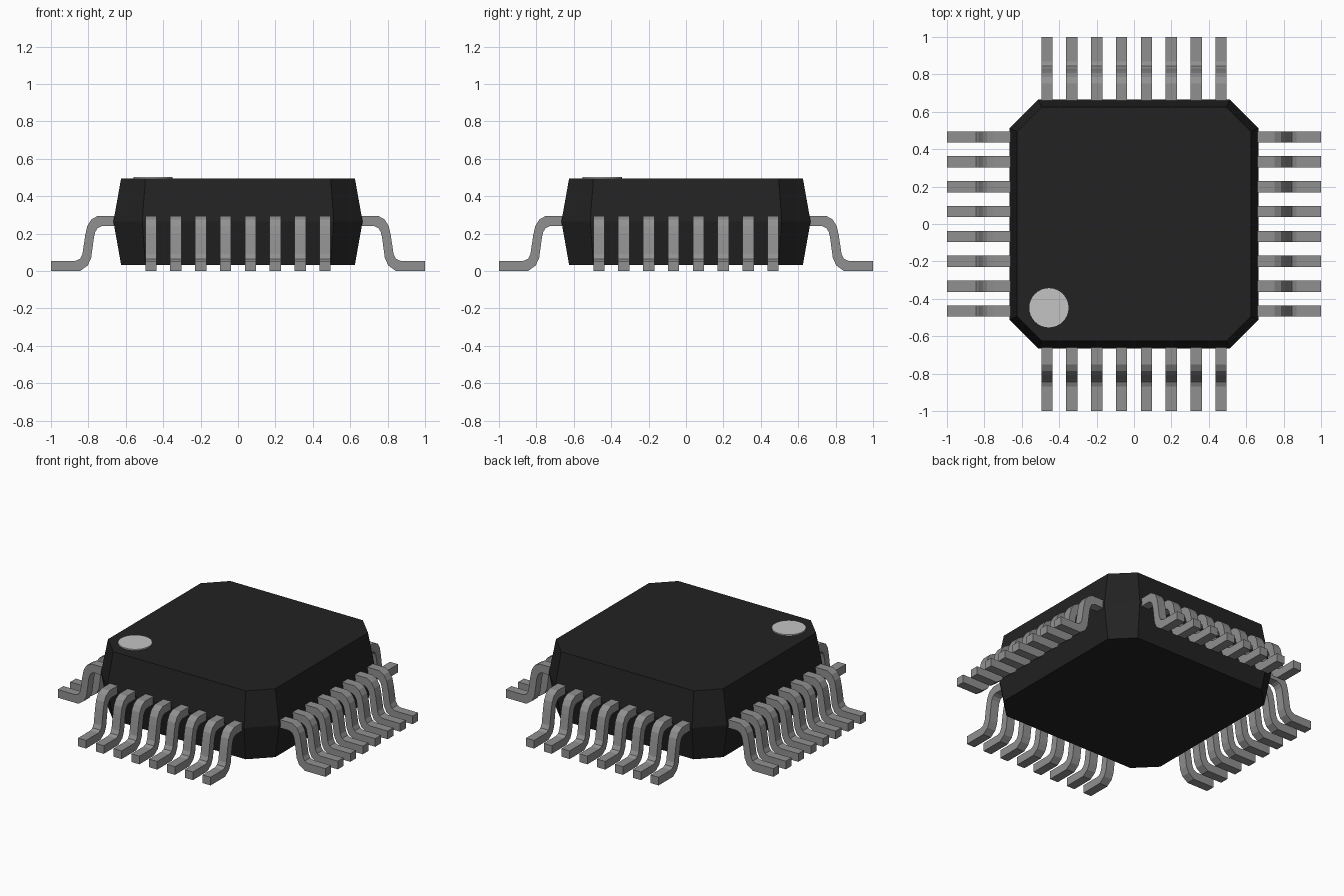
import bpy, bmesh, math
from mathutils import Matrix

cube = bpy.data.objects.get("Cube")
if cube:
    bpy.data.objects.remove(cube, do_unlink=True)


def material(name, v):
    m = bpy.data.materials.new(name)
    m.use_nodes = True
    m.diffuse_color = (v, v, v, 1)
    m.node_tree.nodes["Principled BSDF"].inputs["Base Color"].default_value = (v, v, v, 1)
    return m


def add_object(name, bm, mat):
    bmesh.ops.recalc_face_normals(bm, faces=bm.faces[:])
    mesh = bpy.data.meshes.new(name)
    bm.to_mesh(mesh)
    bm.free()
    mesh.materials.append(mat)
    ob = bpy.data.objects.new(name, mesh)
    bpy.context.collection.objects.link(ob)
    return ob


black = material("black plastic", 0.016)
metal = material("grey metal", 0.28)
pale = material("pale marker", 0.55)

# Package body: three stacked octagon rings, widest at the waist
bm = bmesh.new()
rings = []
for z, h, c in ((0.033, 0.625, 0.495), (0.265, 0.666, 0.512), (0.495, 0.625, 0.495)):
    corners = [(h, -c), (h, c), (c, h), (-c, h), (-h, c), (-h, -c), (-c, -h), (c, -h)]
    rings.append([bm.verts.new((x, y, z)) for x, y in corners])
for low, high in zip(rings, rings[1:]):
    for i in range(8):
        j = (i + 1) % 8
        bm.faces.new((low[i], low[j], high[j], high[i]))
bm.faces.new(rings[0][::-1])
bm.faces.new(rings[-1])
add_object("package_body", bm, black)

# Orientation marker: thin disc on the top face
bm = bmesh.new()
bmesh.ops.create_cone(bm, cap_ends=True, segments=32, radius1=0.105, radius2=0.105,
                      depth=0.009, matrix=Matrix.Translation((-0.455, -0.448, 0.4985)))
add_object("orientation_marker", bm, pale)

# Gull-wing pins: upper and lower edge of the bent strip, outward along x
upper = [(0.62, 0.295), (0.75, 0.295), (0.785, 0.275), (0.806, 0.24), (0.817, 0.19),
         (0.832, 0.09), (0.845, 0.065), (0.868, 0.055), (1.0, 0.055)]
lower = [(0.62, 0.24), (0.73, 0.24), (0.75, 0.23), (0.763, 0.21), (0.77, 0.18),
         (0.785, 0.07), (0.803, 0.03), (0.845, 0.0), (1.0, 0.0)]
WIDTH = 0.06
PITCH = 0.133


def add_pin(bm, y):
    sides = []
    for s in (-1, 1):
        sides.append([[bm.verts.new((x, y + s * WIDTH / 2, z)) for x, z in edge]
                      for edge in (upper, lower)])
    (ua, la), (ub, lb) = sides
    for i in range(len(upper) - 1):
        bm.faces.new((ua[i], ua[i + 1], ub[i + 1], ub[i]))
        bm.faces.new((la[i], la[i + 1], lb[i + 1], lb[i]))
        bm.faces.new((ua[i], ua[i + 1], la[i + 1], la[i]))
        bm.faces.new((ub[i], ub[i + 1], lb[i + 1], lb[i]))
    for i in (0, -1):
        bm.faces.new((ua[i], ub[i], lb[i], la[i]))


# One row of eight pins on each of the four sides
for k, side in enumerate(("left", "back", "right", "front")):
    bm = bmesh.new()
    for n in range(8):
        add_pin(bm, (n - 3.5) * PITCH)
    bm.transform(Matrix.Rotation(k * math.pi / 2, 4, 'Z'))
    add_object(side + "_pins", bm, metal)
